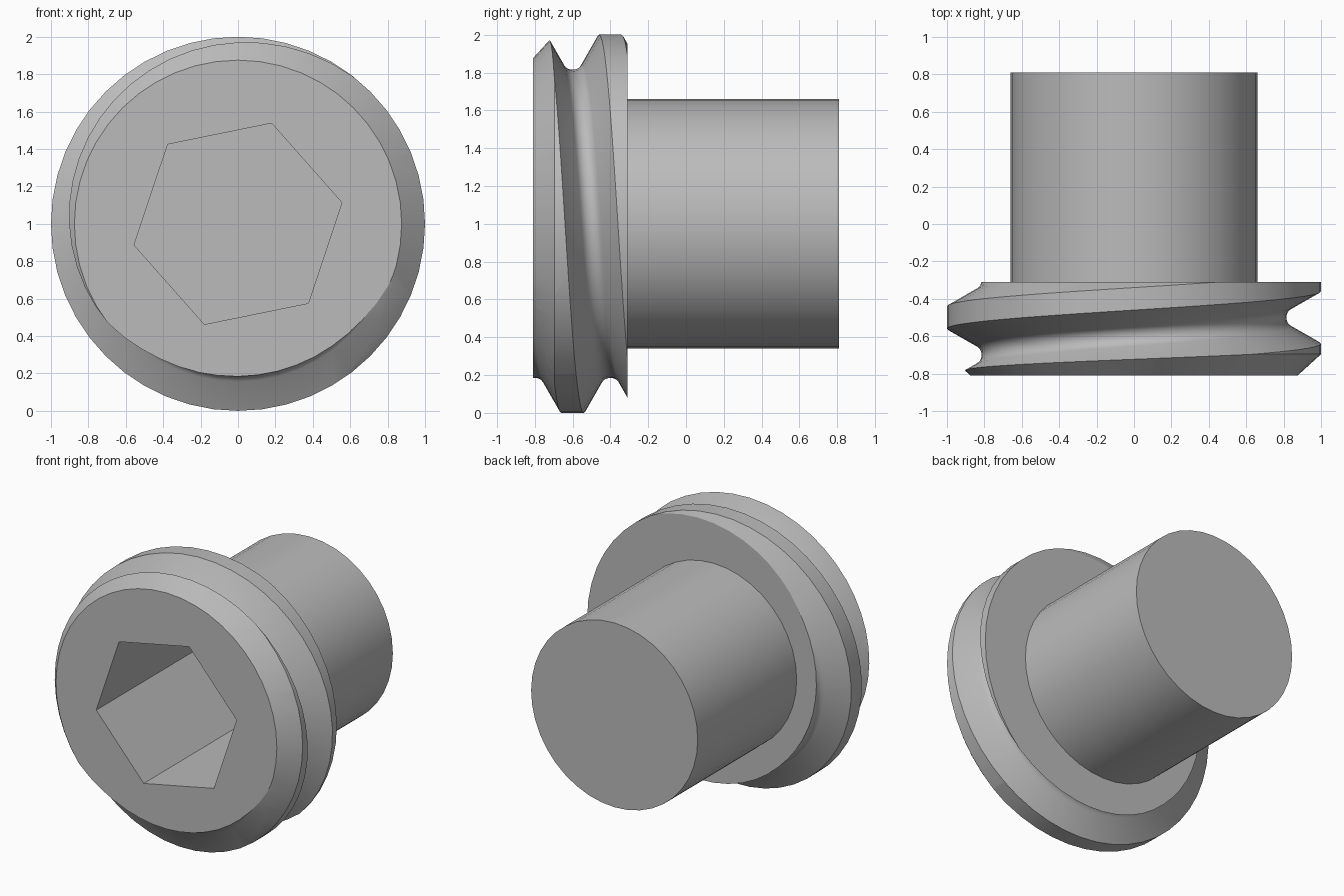
import bpy, bmesh
from math import pi, sin, cos, radians, tau

default = bpy.data.objects.get("Cube")
if default:
    bpy.data.objects.remove(default, do_unlink=True)

FRONT, BACK, TIP = -0.81, -0.31, 0.81
PITCH, SEGMENTS = 0.40, 48

steel = bpy.data.materials.new("plain_grey")
steel.use_nodes = True
grey = (0.5, 0.5, 0.5, 1)
steel.diffuse_color = grey
steel.node_tree.nodes["Principled BSDF"].inputs["Base Color"].default_value = grey


def ring_point(r, angle, y):
    """Point around the screw axis, which runs along y at height 1."""
    return (r * cos(angle), y, 1 + r * sin(angle))


def finish(bm, name):
    bmesh.ops.recalc_face_normals(bm, faces=bm.faces)
    mesh = bpy.data.meshes.new(name)
    bm.to_mesh(mesh)
    bm.free()
    mesh.materials.append(steel)
    obj = bpy.data.objects.new(name, mesh)
    bpy.context.collection.objects.link(obj)
    return obj


def lathe(name, profile, segments, phase=0.0):
    """Closed solid turned from (radius, y) pairs."""
    bm = bmesh.new()
    rings = [[bm.verts.new(ring_point(r, phase + tau * i / segments, y))
              for i in range(segments)] for r, y in profile]
    for a, b in zip(rings, rings[1:]):
        for i in range(segments):
            j = (i + 1) % segments
            bm.faces.new((a[i], a[j], b[j], b[i]))
    bm.faces.new(rings[0])
    bm.faces.new(rings[-1])
    return finish(bm, name)


def threaded_disc(name):
    """Helical groove surface trimmed by the front and back planes."""
    floor, fillet = 0.815, 0.06
    groove = [(-0.14, 1.0)]
    for k in range(9):
        t = radians(-60 + 15 * k)
        groove.append((fillet * sin(t), floor + fillet * (1 - cos(t))))
    groove.append((0.14, 1.0))
    rows = [(off + PITCH * turn, r) for turn in range(-1, 4) for off, r in groove]

    bm = bmesh.new()
    columns = []
    for i in range(SEGMENTS + 1):
        sweep = i / SEGMENTS
        centre = -0.60 - PITCH * sweep
        columns.append([bm.verts.new(ring_point(r, pi / 2 + tau * sweep, centre + off))
                        for off, r in rows])
    for a, b in zip(columns, columns[1:]):
        for k in range(len(rows) - 1):
            bm.faces.new((a[k], a[k + 1], b[k + 1], b[k]))
    bmesh.ops.remove_doubles(bm, verts=bm.verts, dist=0.0005)
    for y, side in ((FRONT, -1), (BACK, 1)):
        bmesh.ops.bisect_plane(bm, geom=bm.verts[:] + bm.edges[:] + bm.faces[:],
                               dist=0.00001, plane_co=(0, y, 0),
                               plane_no=(0, side, 0), clear_outer=True)
    bmesh.ops.holes_fill(bm, edges=[e for e in bm.edges if e.is_boundary], sides=0)
    return finish(bm, name)


def cut(obj, tool, operation):
    bpy.context.view_layer.objects.active = obj
    mod = obj.modifiers.new("cut", "BOOLEAN")
    mod.operation, mod.object, mod.solver = operation, tool, "EXACT"
    bpy.ops.object.modifier_apply(modifier=mod.name)


# Main parts
head = threaded_disc("threaded_head")
shaft = lathe("shaft", [(0.66, BACK), (0.66, TIP)], 40)

# Front chamfer and deep hexagonal socket
slope = 1.1
chamfer = lathe("chamfer_envelope",
                [(0.875 - slope * 0.1, FRONT - 0.1), (0.875 + slope * 0.2, FRONT + 0.2),
                 (0.875 + slope * 0.2, BACK + 0.1)], SEGMENTS)
socket = lathe("hex_socket_cutter", [(0.567, FRONT - 0.1), (0.567, FRONT + 1.15)],
               6, radians(11.5))
cut(head, chamfer, "INTERSECT")
for part in (head, shaft):
    cut(part, socket, "DIFFERENCE")
for tool in (chamfer, socket):
    bpy.data.objects.remove(tool, do_unlink=True)

# Smooth round surfaces, crisp edges
for part in (head, shaft):
    bpy.ops.object.select_all(action="DESELECT")
    part.select_set(True)
    bpy.context.view_layer.objects.active = part
    bpy.ops.object.shade_smooth_by_angle(angle=radians(28))
